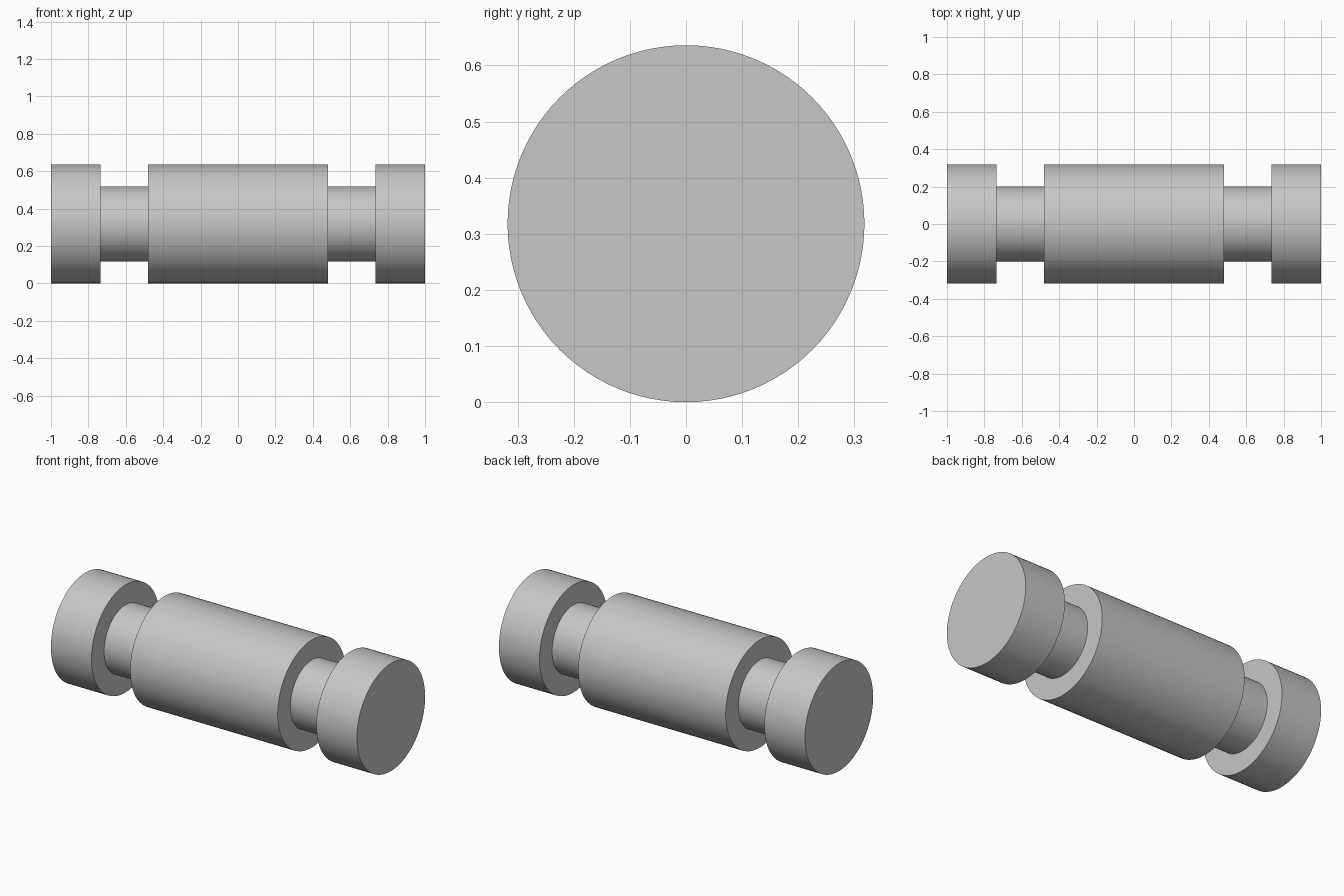
import bpy, bmesh, math
from mathutils import Vector, Matrix

cube = bpy.data.objects.get("Cube")
if cube:
    bpy.data.objects.remove(cube, do_unlink=True)

RADIUS, NECK_RADIUS = 0.318, 0.2
BODY_END, NECK_END, TIP = 0.482, 0.735, 1.0
SIDES = 96

# Plain grey metal
metal = bpy.data.materials.new("grey metal")
metal.use_nodes = True
grey = (0.57, 0.57, 0.57, 1.0)
metal.diffuse_color = grey
metal.node_tree.nodes["Principled BSDF"].inputs["Base Color"].default_value = grey

# Stepped half profile (x, radius), mirrored to the other end
half = [(BODY_END, RADIUS), (BODY_END, NECK_RADIUS),
        (NECK_END, NECK_RADIUS), (NECK_END, RADIUS), (TIP, RADIUS)]
profile = [(-x, r) for x, r in reversed(half)] + half

# Turn the profile around the x axis, with flat end caps
bm = bmesh.new()
rings = []
for x, r in profile:
    ring = []
    for i in range(SIDES):
        a = math.tau * i / SIDES
        ring.append(bm.verts.new((x, r * math.cos(a), RADIUS + r * math.sin(a))))
    rings.append(ring)
for a, b in zip(rings, rings[1:]):
    for i in range(SIDES):
        j = (i + 1) % SIDES
        bm.faces.new((a[i], a[j], b[j], b[i]))
bm.faces.new(rings[0])
bm.faces.new(rings[-1])
bmesh.ops.recalc_face_normals(bm, faces=bm.faces)

mesh = bpy.data.meshes.new("grooved_pin")
bm.to_mesh(mesh)
bm.free()
mesh.materials.append(metal)
pin = bpy.data.objects.new("grooved_pin", mesh)
bpy.context.collection.objects.link(pin)

# Smooth round sides, sharp shoulders
bpy.ops.object.select_all(action='DESELECT')
pin.select_set(True)
bpy.context.view_layer.objects.active = pin
bpy.ops.object.shade_smooth_by_angle(angle=math.radians(30))
